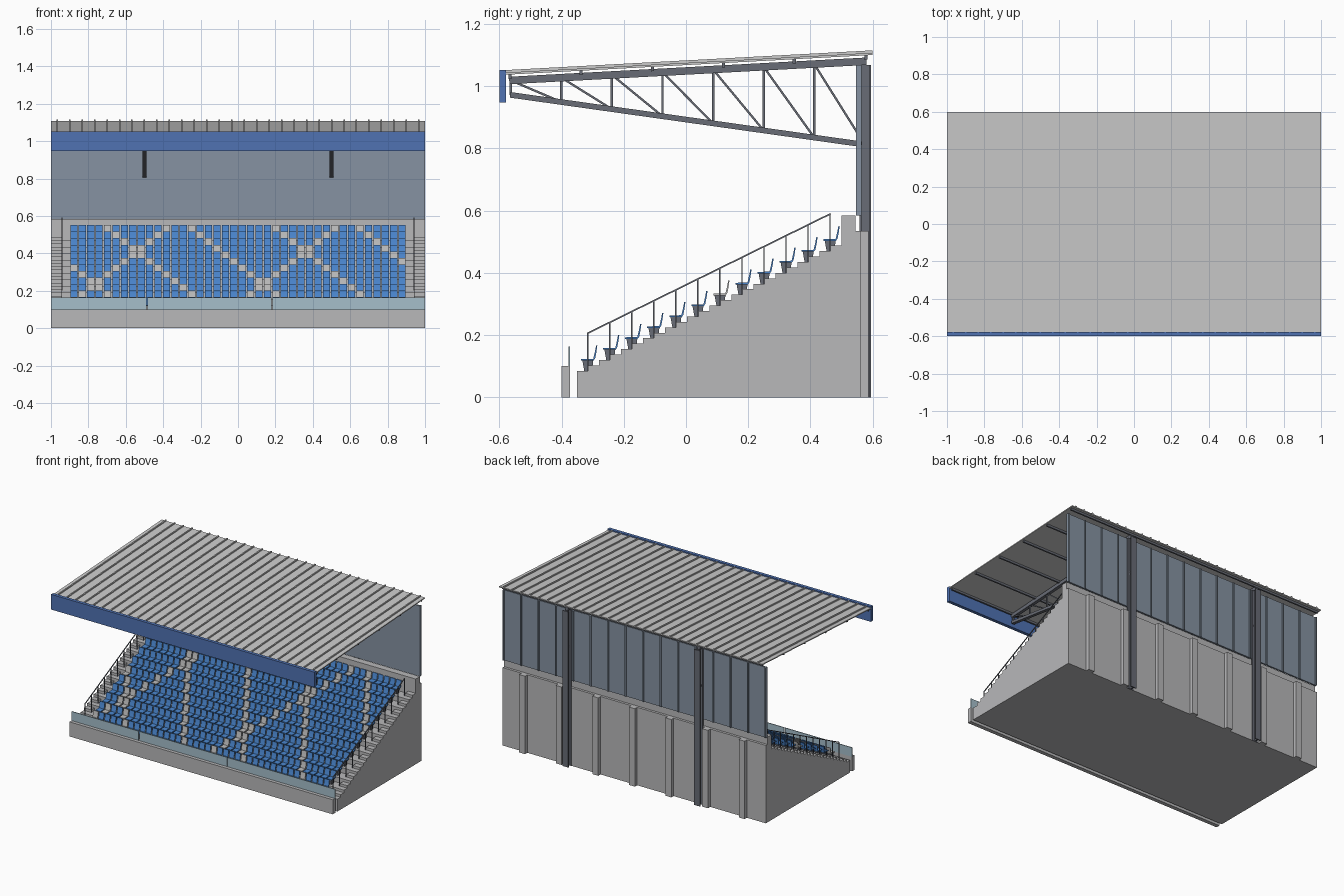
import bpy, bmesh, math
from mathutils import Vector

if "Cube" in bpy.data.objects:
    bpy.data.objects.remove(bpy.data.objects["Cube"])

# ---------- helpers ----------
def mat(name, col):
    m = bpy.data.materials.new(name)
    m.diffuse_color = (*col, 1)
    m.use_nodes = True
    m.node_tree.nodes["Principled BSDF"].inputs["Base Color"].default_value = m.diffuse_color
    return m

CONCRETE = mat("concrete", (0.48, 0.48, 0.49))
BLUE = mat("blue_plastic", (0.07, 0.24, 0.62))
FASCIA = mat("fascia_blue", (0.08, 0.17, 0.45))
PALE = mat("pale_plastic", (0.5, 0.5, 0.5))
STEEL = mat("steel", (0.14, 0.15, 0.18))
CLAD = mat("cladding", (0.24, 0.29, 0.36))
GLASS = mat("glass", (0.38, 0.52, 0.6))
ROOF = mat("roof_sheet", (0.62, 0.62, 0.63))

class Part:
    """Collects prismatic pieces into one mesh object."""
    def __init__(self, name, material):
        self.name, self.material, self.bm = name, material, bmesh.new()

    def prism(self, x0, x1, yz):
        """Extrude a (y, z) profile from x0 to x1."""
        a = [self.bm.verts.new((x0, y, z)) for y, z in yz]
        b = [self.bm.verts.new((x1, y, z)) for y, z in yz]
        self.bm.faces.new(a)
        self.bm.faces.new(b[::-1])
        for i in range(len(a)):
            j = (i + 1) % len(a)
            self.bm.faces.new((a[j], a[i], b[i], b[j]))

    def box(self, x0, x1, y0, y1, z0, z1):
        self.prism(x0, x1, [(y0, z0), (y1, z0), (y1, z1), (y0, z1)])

    def bar(self, x, w, p, q, t):
        """Straight bar in the y-z plane, width w in x, thickness t."""
        p, q = Vector(p), Vector(q)
        d = (q - p).normalized()
        n = Vector((-d.y, d.x)) * t / 2
        self.prism(x - w / 2, x + w / 2, [p - n, q - n, q + n, p + n])

    def done(self):
        bmesh.ops.recalc_face_normals(self.bm, faces=self.bm.faces[:])
        me = bpy.data.meshes.new(self.name)
        self.bm.to_mesh(me)
        self.bm.free()
        me.materials.append(self.material)
        ob = bpy.data.objects.new(self.name, me)
        bpy.context.collection.objects.link(ob)

ROWS, RUN, RISE, Y0, Z0 = 12, 0.0708, 0.035, -0.35, 0.085

def tread(i):
    return Y0 + RUN * i, Z0 + RISE * i

# ---------- stepped terrace with rear parapet ----------
prof = [(Y0, 0)]
for i in range(ROWS):
    y, z = tread(i)
    prof += [(y, z), (y + RUN, z)]
prof += [(0.5, 0.585), (0.545, 0.585), (0.545, 0.535), (0.562, 0.535), (0.562, 0)]
p = Part("terrace", CONCRETE)
p.prism(-1, 1, prof)
p.done()

# half steps of the end stairways
p = Part("stair_half_steps", CONCRETE)
for s in (-1, 1):
    xa, xb = sorted((s * 0.945, s * 1.0))
    for i in range(ROWS):
        y, z = tread(i)
        p.box(xa, xb, y + RUN / 2, y + RUN, z, z + RISE / 2)
p.done()

# rear pilasters
p = Part("rear_pilasters", CONCRETE)
for k in range(-3, 4):
    x = k * 0.278
    p.box(x - 0.022, x + 0.022, 0.562, 0.587, 0, 0.535)
p.done()

# ---------- front wall and glass screen ----------
p = Part("front_wall", CONCRETE)
p.box(-1, 1, -0.4, -0.373, 0, 0.1)
p.done()
p = Part("glass_screen", GLASS)
for a, b in ((-1, -0.49), (-0.485, 0.18), (0.185, 1)):
    p.box(a, b, -0.377, -0.372, 0.1, 0.163)
p.done()

# ---------- seats ----------
blue, pale = Part("blue_seats", BLUE), Part("pale_seats", PALE)
base = Part("seat_pedestals", STEEL)
SHELL = [(-0.021, 0.033), (0.019, 0.033), (0.024, 0.04), (0.028, 0.06), (0.031, 0.081),
         (0.027, 0.081), (0.023, 0.06), (0.018, 0.039), (-0.021, 0.038)]
for i in range(ROWS):
    y, z = tread(i)
    y += 0.034
    t = ROWS - 1 - i
    for c in range(40):
        x = -0.9 + 0.045 * (c + 0.5)
        light = (c - 4 - t) % 10 == 0 or (c - 11 + t) % 20 == 0
        (pale if light else blue).prism(x - 0.019, x + 0.019, [(y + a, z + b) for a, b in SHELL])
        base.prism(x - 0.012, x + 0.012, [(y - 0.011, z), (y + 0.014, z),
                                          (y + 0.018, z + 0.033), (y - 0.017, z + 0.033)])
for p in (blue, pale, base):
    p.done()

# ---------- stair handrails ----------
p = Part("stair_handrails", STEEL)
for x in (-0.942, 0.942):
    for i in range(ROWS):
        y, z = tread(i)
        p.box(x - 0.002, x + 0.002, y + 0.032, y + 0.036, z, z + 0.12)
    ya, za = tread(0)
    yb, zb = tread(ROWS - 1)
    p.bar(x, 0.005, (ya + 0.032, za + 0.12), (yb + 0.036, zb + 0.12), 0.005)
p.done()

# ---------- rear cladding ----------
p = Part("rear_cladding", CLAD)
p.box(-1, 1, 0.546, 0.557, 0.585, 1.068)
for k in range(16):
    x = -0.995 + k * 1.99 / 15
    p.box(x - 0.005, x + 0.005, 0.557, 0.564, 0.585, 1.068)
p.done()

# ---------- roof ----------
def f(y):
    return 1.036 + (y + 0.59) * 0.0538   # underside of the roof sheet

def slope(part, x0, x1, y0, y1, lo, hi):
    part.prism(x0, x1, [(y0, f(y0) + lo), (y1, f(y1) + lo), (y1, f(y1) + hi), (y0, f(y0) + hi)])

p = Part("roof_sheet", ROOF)
slope(p, -1, 1, -0.578, 0.6, 0, 0.007)
p.done()
p = Part("roof_ribs", ROOF)
for k in range(30):
    x = -0.967 + k * 1.934 / 29
    slope(p, x - 0.004, x + 0.004, -0.578, 0.6, 0.007, 0.015)
p.done()
p = Part("roof_purlins", STEEL)
for y in (-0.565, -0.337, -0.108, 0.12, 0.348, 0.578):
    slope(p, -0.99, 0.99, y - 0.005, y + 0.005, -0.014, 0)
p.done()
p = Part("front_fascia", FASCIA)
p.box(-1, 1, -0.6, -0.578, 0.948, 1.052)
p.done()

# ---------- trusses and columns ----------
def top(y):
    return f(y) - 0.019

def bot(y):
    return 0.972 - (y + 0.565) * 0.1405

p, c = Part("roof_trusses", STEEL), Part("rear_columns", STEEL)
for x in (-0.5, 0.5):
    p.bar(x, 0.022, (-0.568, top(-0.568)), (0.58, top(0.58)), 0.024)
    p.bar(x, 0.022, (-0.565, bot(-0.565)), (0.565, bot(0.565)), 0.018)
    ys = [-0.563 + 0.1625 * k for k in range(8)]
    for k in range(7):
        p.bar(x, 0.012, (ys[k], bot(ys[k])), (ys[k], top(ys[k])), 0.008)
        p.bar(x, 0.01, (ys[k], top(ys[k])), (ys[k + 1], bot(ys[k + 1])), 0.007)
    # H-section column
    c.box(x - 0.022, x + 0.022, 0.557, 0.564, 0, 1.068)
    c.box(x - 0.022, x + 0.022, 0.588, 0.595, 0, 1.068)
    c.box(x - 0.004, x + 0.004, 0.564, 0.588, 0, 1.068)
p.done()
c.done()
